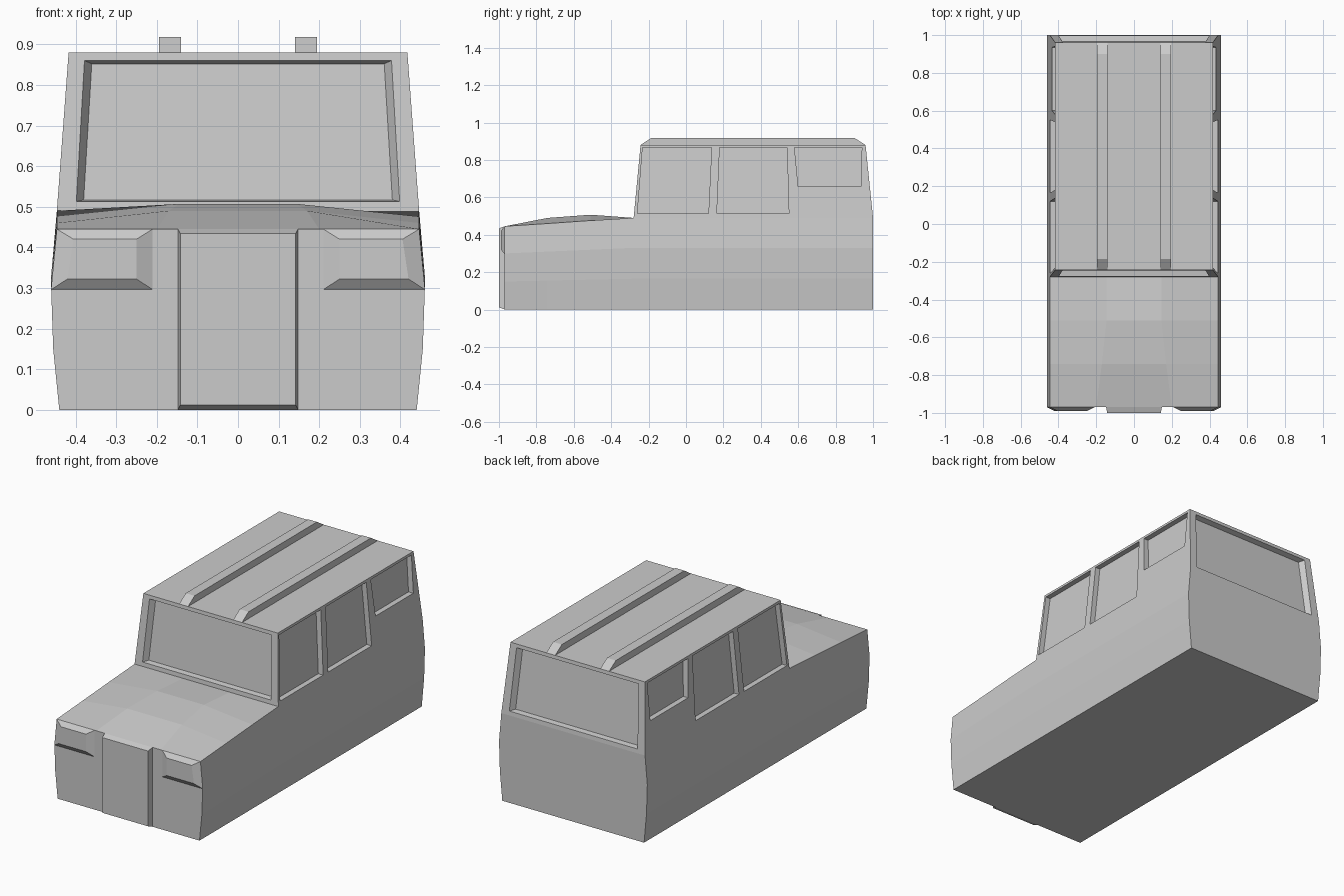
import bpy, bmesh
from mathutils import Vector

if "Cube" in bpy.data.objects:
    bpy.data.objects.remove(bpy.data.objects["Cube"])


def to_object(name, bm):
    bmesh.ops.recalc_face_normals(bm, faces=bm.faces[:])
    mesh = bpy.data.meshes.new(name)
    bm.to_mesh(mesh)
    bm.free()
    obj = bpy.data.objects.new(name, mesh)
    bpy.context.collection.objects.link(obj)
    return obj


def add_block(bm, a, b):
    """Solid between two matching quads a and b."""
    va = [bm.verts.new(p) for p in a]
    vb = [bm.verts.new(p) for p in b]
    bm.faces.new(va[::-1])
    bm.faces.new(vb)
    for i in range(4):
        j = (i + 1) % 4
        bm.faces.new((va[i], va[j], vb[j], vb[i]))


# Heights where the cabin starts and ends
Z0, Z1 = 0.49, 0.88


def slope(lo, hi, z):
    return lo + (hi - lo) * (z - Z0) / (Z1 - Z0)


# Body: cross-sections lofted from nose to tail
# y, side crease height, edge height, hood width, hood height
stations = [(-0.97, 0.30, 0.445, 0.20, 0.445), (-0.74, 0.31, 0.46, 0.17, 0.49),
            (-0.51, 0.32, 0.476, 0.145, 0.507), (-0.28, 0.33, Z0, 0.145, Z0),
            (1.0, 0.33, Z0, 0.145, Z0)]
bm = bmesh.new()
rings = []
for y, crease, edge, cx, cz in stations:
    half = [(0.44, 0), (0.455, crease / 2), (0.46, crease), (0.446, edge), (cx, cz)]
    pts = half + [(-x, z) for x, z in reversed(half)]
    rings.append([bm.verts.new((x, y, z)) for x, z in pts])
top_faces = []
for k in range(len(rings) - 1):
    a, b = rings[k], rings[k + 1]
    for i in range(10):
        j = (i + 1) % 10
        f = bm.faces.new((a[i], a[j], b[j], b[i]))
        if k == 3 and i in (3, 4, 5):
            top_faces.append(f)
bm.faces.new(rings[0])
bm.faces.new(rings[-1][::-1])

# Cabin: pulled up from the rear deck and tapered
res = bmesh.ops.extrude_face_region(bm, geom=top_faces)
for v in res["geom"]:
    if isinstance(v, bmesh.types.BMVert):
        v.co = (v.co.x * 0.417 / 0.446, -0.243 if v.co.y < 0 else 0.96, Z1)
bmesh.ops.delete(bm, geom=[f for f in top_faces if f.is_valid], context='FACES')
body = to_object("body", bm)

# Window recesses
D = 0.03
cut = bmesh.new()


def end_window(y_lo, y_hi, sign):
    def quad(wb, wt, zb, zt, off):
        return [(x, slope(y_lo, y_hi, z) + sign * off, z)
                for x, z in ((-wb, zb), (wb, zb), (wt, zt), (-wt, zt))]
    outer = quad(0.398, 0.378, 0.513, 0.86, 0)
    # flared rim up to the surface, continued slightly outside
    inner = quad(0.38, 0.36, 0.517, 0.852, -D)
    beyond = [Vector(o) + (Vector(o) - Vector(i)) * 0.3 for o, i in zip(outer, inner)]
    add_block(cut, inner, beyond)


end_window(-0.28, -0.243, -1)
end_window(1.0, 0.96, 1)

# y bottom front, bottom rear, top rear, top front, sill height
side_windows = [(-0.26, 0.12, 0.137, -0.232, 0.513),
                (0.165, 0.55, 0.54, 0.18, 0.513),
                (0.60, 0.935, 0.94, 0.58, 0.658)]
for s in (-1, 1):
    for y0, y1, y2, y3, zb in side_windows:
        corners = ((y0, zb), (y1, zb), (y2, 0.866), (y3, 0.866))
        add_block(cut, *[[(s * (slope(0.446, 0.417, z) + off), y, z) for y, z in corners]
                         for off in (-D, 0.02)])
cutter = to_object("window_cutter", cut)
cutter.hide_render = True
mod = body.modifiers.new("windows", 'BOOLEAN')
mod.operation = 'DIFFERENCE'
mod.solver = 'EXACT'
mod.object = cutter
bpy.context.view_layer.objects.active = body
bpy.ops.object.modifier_apply(modifier=mod.name)
bpy.data.objects.remove(cutter)

# Grille panel
bm = bmesh.new()
add_block(bm, [(x, -0.97, z) for x, z in ((-0.148, 0), (0.148, 0), (0.148, 0.445), (-0.148, 0.445))],
          [(x, -1.0, z) for x, z in ((-0.142, 0.012), (0.142, 0.012), (0.142, 0.434), (-0.142, 0.434))])
to_object("grille", bm)

# Headlight housings and roof rails, one per side
for s, side in ((-1, "left"), (1, "right")):
    bm = bmesh.new()
    add_block(bm, [(s * x, -0.97, z) for x, z in ((0.21, 0.296), (0.46, 0.296), (0.446, 0.445), (0.21, 0.445))],
              [(s * x, -0.99, z) for x, z in ((0.25, 0.322), (0.42, 0.322), (0.405, 0.42), (0.25, 0.42))])
    to_object("headlight_" + side, bm)

    bm = bmesh.new()
    prof = ((-0.243, Z1), (0.96, Z1), (0.90, 0.918), (-0.185, 0.918))
    add_block(bm, *[[(s * x, y, z) for y, z in prof] for x in (0.14, 0.195)])
    to_object("roof_rail_" + side, bm)
